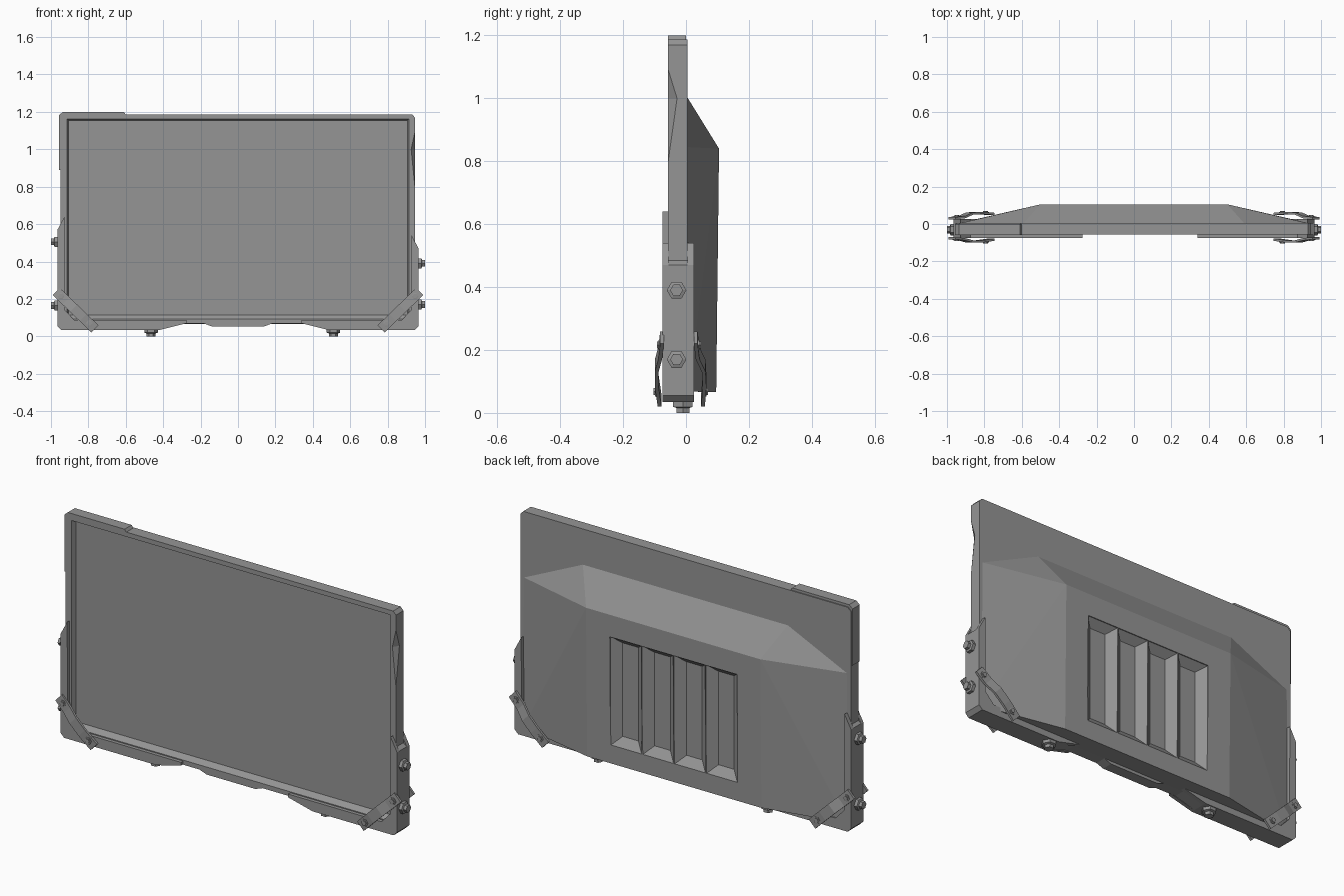
import bpy, bmesh, math
from mathutils import Vector

if "Cube" in bpy.data.objects:
    bpy.data.objects.remove(bpy.data.objects["Cube"])

GREY = bpy.data.materials.new("dark_grey")
GREY.diffuse_color = (0.3, 0.3, 0.3, 1)
GREY.use_nodes = True
GREY.node_tree.nodes["Principled BSDF"].inputs["Base Color"].default_value = GREY.diffuse_color


def finish(name, bm):
    bmesh.ops.recalc_face_normals(bm, faces=bm.faces)
    me = bpy.data.meshes.new(name)
    bm.to_mesh(me)
    bm.free()
    me.materials.append(GREY)
    ob = bpy.data.objects.new(name, me)
    bpy.context.collection.objects.link(ob)
    return ob


def loft(name, rings):
    """Closed solid through rings of equal point count."""
    bm = bmesh.new()
    vs = [[bm.verts.new(p) for p in r] for r in rings]
    n = len(rings[0])
    for a, b in zip(vs, vs[1:]):
        for i in range(n):
            j = (i + 1) % n
            bm.faces.new((a[i], a[j], b[j], b[i]))
    bm.faces.new(vs[0])
    bm.faces.new(vs[-1][::-1])
    return finish(name, bm)


def hull(name, pts):
    bm = bmesh.new()
    for p in pts:
        bm.verts.new(p)
    bmesh.ops.convex_hull(bm, input=bm.verts)
    bmesh.ops.dissolve_limit(bm, angle_limit=0.01, verts=bm.verts, edges=bm.edges)
    return finish(name, bm)


def prism(name, pts, y0, y1):
    return loft(name, [[(x, y, z) for x, z in pts] for y in (y0, y1)])


def rect(x0, x1, z0, z1, y):
    return [(x0, y, z0), (x1, y, z0), (x1, y, z1), (x0, y, z1)]


def cut(ob, cutter):
    cutter.hide_render = True
    m = ob.modifiers.new("cut", 'BOOLEAN')
    m.object = cutter
    m.solver = 'EXACT'
    bpy.context.view_layer.objects.active = ob
    bpy.ops.object.modifier_apply(modifier=m.name)
    bpy.data.objects.remove(cutter)


def bolt(name, pos, axis, r, h):
    """Hex flange with a smaller hex head, growing from pos along axis."""
    rot = Vector(axis).normalized().to_track_quat('Z', 'Y')

    def ring(rad, d):
        return [Vector(pos) + rot @ Vector((rad * math.cos(k * math.pi / 3),
                rad * math.sin(k * math.pi / 3), d)) for k in range(6)]
    loft(name, [ring(r, -0.01), ring(r, h * 0.45), ring(r * 0.66, h * 0.55), ring(r * 0.66, h)])


# Display frame with chamfered corners and a recessed screen
frame = prism("display_frame", [
    (-0.93, 0.068), (0.93, 0.068), (0.946, 0.09), (0.946, 1.17), (0.93, 1.187),
    (-0.93, 1.187), (-0.95, 1.17), (-0.95, 0.09)], -0.057, 0.005)
cut(frame, loft("screen_cutter", [rect(-0.917, 0.917, 0.09, 1.165, -0.07),
                                  rect(-0.915, 0.915, 0.092, 1.163, -0.057),
                                  rect(-0.905, 0.905, 0.115, 1.153, -0.035)]))
# Dent chipped out of the front right edge
cut(frame, hull("dent_cutter", [(0.947, -0.058, 0.78), (0.947, -0.058, 1.1), (0.925, -0.058, 1.0),
                                (0.947, -0.027, 1.0), (0.98, -0.09, 0.95)]))

# Rear housing bulge
housing = hull("rear_housing", [(s * x, y, z) for s in (-1, 1) for x, y, z in [
    (0.93, 0, 0.068), (0.93, 0.006, 0.068), (0.93, 0.004, 0.845), (0.59, 0.003, 1.005),
    (0.5, 0.105, 0.84), (0.5, 0.096, 0.066)]])

# Four tapered vent recesses
for i in range(4):
    x = (i - 1.5) * 0.183
    cut(housing, loft("vent_cutter", [rect(x - 0.0905, x + 0.0905, 0.16, 0.725, 0.12),
                                      rect(x - 0.0905, x + 0.0905, 0.16, 0.725, 0.099),
                                      rect(x - 0.045, x + 0.045, 0.205, 0.69, 0.062)]))

# Top-left corner patch
prism("corner_patch", [(-0.956, 0.89), (-0.956, 1.183), (-0.936, 1.2), (-0.61, 1.2), (-0.6, 1.186),
                       (-0.6, 1.175), (-0.93, 1.175), (-0.94, 1.165), (-0.94, 0.89)], -0.058, 0.0)

# Centre lower lip
prism("lower_lip", [(-0.2, 0.075), (-0.14, 0.053), (0.14, 0.053), (0.2, 0.075)], -0.057, 0.0)

# Lower corner guards: thick web with taller front and back flanges
for side, s, top, tail in (("left", -1, 0.64, 0.275), ("right", 1, 0.54, 0.34)):
    guard = [(0.928, top), (0.965, top - 0.07), (0.965, 0.055), (0.945, 0.035), (tail + 0.14, 0.035),
             (tail, 0.07), (tail, 0.087), (0.875, 0.087), (0.925, 0.14)]
    for part, y0, y1 in (("front", -0.075, -0.056), ("back", 0.004, 0.026)):
        prism(f"{side}_guard_{part}", [(s * x, z) for x, z in guard], y0, y1)
    prism(f"{side}_guard_web", [(s * x, z) for x, z in [
        (0.94, top - 0.05), (0.965, top - 0.07), (0.965, 0.055), (0.945, 0.035), (tail + 0.14, 0.035),
        (tail + 0.02, 0.069), (0.93, 0.07), (0.94, 0.09)]], -0.056, 0.004)

    # Bent diagonal straps, front and back
    a, b = Vector((s * 0.972, 0.24)), Vector((s * 0.765, 0.04))
    d = (b - a).normalized()
    n = Vector((-d.y, d.x)) * 0.027
    for face, ys in (("front", (-0.07, -0.076, -0.087, -0.087, -0.078)),
                     ("back", (0.025, 0.031, 0.05, 0.053, 0.048))):
        o = -0.012 if face == "front" else 0.012
        rings = []
        for t, y in zip((0, 0.25, 0.45, 0.7, 1), ys):
            c = a.lerp(b, t)
            p, q = c + n, c - n
            rings.append([(p.x, y, p.y), (q.x, y, q.y), (q.x, y + o, q.y), (p.x, y + o, p.y)])
        loft(f"{side}_{face}_strap", rings)
        for t, y in ((0.12, ys[1]), (0.86, ys[3])):
            c = a.lerp(b, t)
            bolt(f"{side}_{face}_strap_bolt", (c.x, y + o * 0.6, c.y), (0, o, 0), 0.019, 0.009)

# Hex bolts on the sides and underside
for x, z in ((-0.965, 0.505), (-0.965, 0.165), (0.965, 0.39), (0.965, 0.17)):
    bolt("side_bolt", (x, -0.03, z), (x, 0, 0), 0.031, 0.035)
for x in (-0.465, 0.51):
    bolt("underside_bolt", (x, -0.01, 0.035), (0, 0, -1), 0.036, 0.035)
